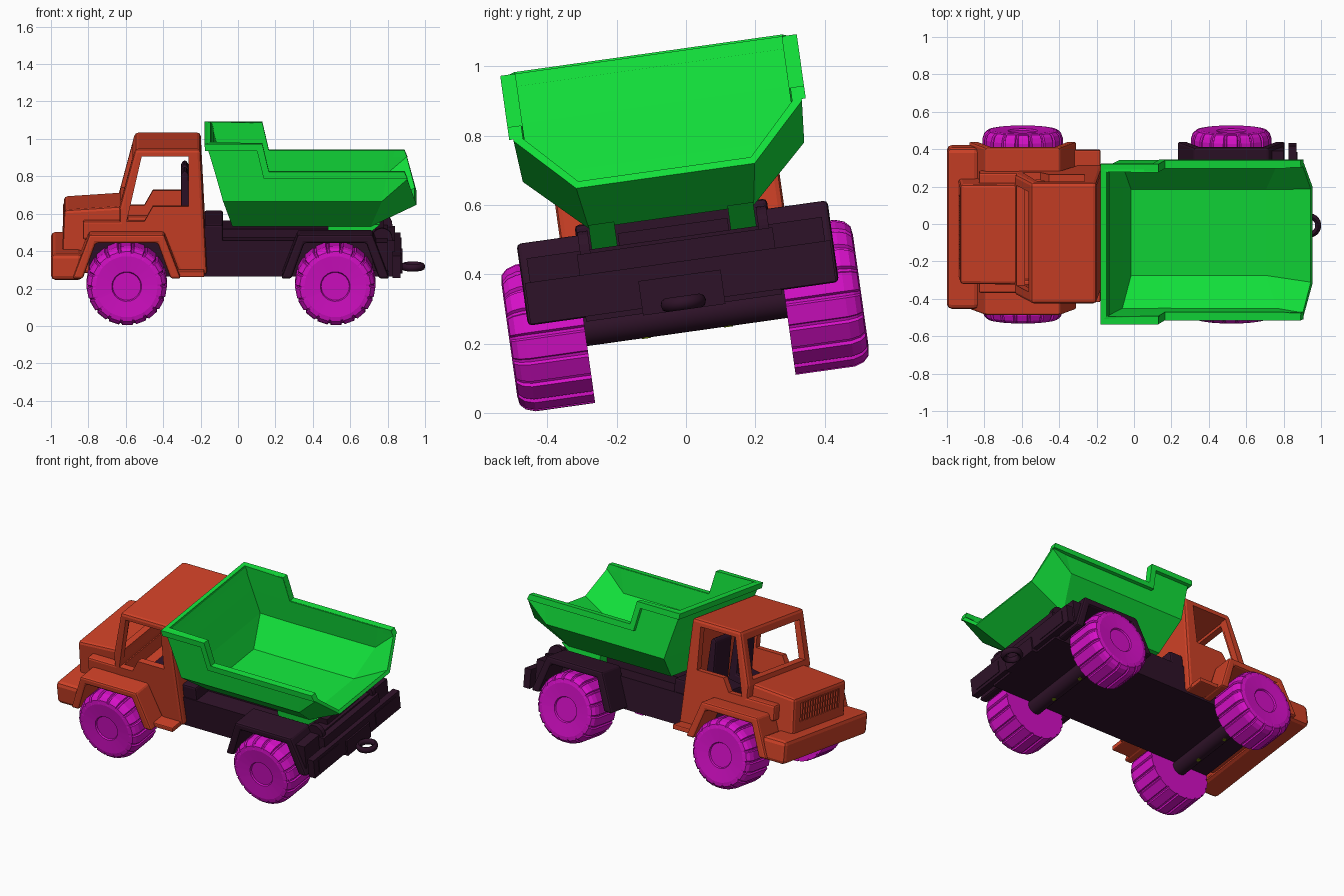
import bpy, bmesh, math
from mathutils import Matrix, Vector

if "Cube" in bpy.data.objects:
    bpy.data.objects.remove(bpy.data.objects["Cube"])

# The whole truck leans 8 degrees about its length
LEAN = Matrix.Translation((0, 0.027, 0.07)) @ Matrix.Rotation(math.radians(8), 4, 'X')


def material(name, rgb):
    m = bpy.data.materials.new(name)
    m.diffuse_color = (*rgb, 1)
    m.use_nodes = True
    m.node_tree.nodes["Principled BSDF"].inputs["Base Color"].default_value = m.diffuse_color
    return m


ORANGE = material("orange", (0.62, 0.053, 0.020))
GREEN = material("green", (0.006, 0.74, 0.042))
PINK = material("magenta", (0.68, 0.005, 0.58))
DARK = material("dark", (0.027, 0.006, 0.021))
OLIVE = material("olive", (0.17, 0.25, 0.002))


def finish(name, bm, mat, bevel=0, cutters=(), solid=0, smooth=0):
    bmesh.ops.recalc_face_normals(bm, faces=bm.faces[:])
    me = bpy.data.meshes.new(name)
    bm.to_mesh(me)
    bm.free()
    ob = bpy.data.objects.new(name, me)
    bpy.context.collection.objects.link(ob)
    ob.matrix_world = LEAN
    if mat:
        me.materials.append(mat)
    else:
        ob.hide_render = True
    if bevel:
        b = ob.modifiers.new("bevel", 'BEVEL')
        b.width, b.segments = bevel, 2
        b.limit_method, b.angle_limit = 'ANGLE', math.radians(25)
    if solid:
        s = ob.modifiers.new("shell", 'SOLIDIFY')
        s.thickness, s.offset, s.use_even_offset = solid, -1, True
    for c in cutters:
        m = ob.modifiers.new("cut", 'BOOLEAN')
        m.object, m.operation, m.solver = c, 'DIFFERENCE', 'EXACT'
    if ob.modifiers:
        bpy.context.view_layer.update()
        dg = bpy.context.evaluated_depsgraph_get()
        new = bpy.data.meshes.new_from_object(ob.evaluated_get(dg))
        ob.modifiers.clear()
        ob.data = new
        for c in cutters:
            bpy.data.objects.remove(c)
    if smooth:
        bpy.ops.object.select_all(action='DESELECT')
        ob.select_set(True)
        bpy.context.view_layer.objects.active = ob
        bpy.ops.object.shade_smooth_by_angle(angle=math.radians(smooth))
    return ob


def prism(name, pts, y0, y1, mat=None, mirror=False, **kw):
    """Side profile (x, z) extruded across y."""
    bm = bmesh.new()
    for a, b in [(y0, y1), (-y1, -y0)] if mirror else [(y0, y1)]:
        f = bm.faces.new([bm.verts.new((x, a, z)) for x, z in pts])
        g = bmesh.ops.extrude_face_region(bm, geom=[f])["geom"]
        bmesh.ops.translate(bm, vec=(0, b - a, 0),
                            verts=[v for v in g if isinstance(v, bmesh.types.BMVert)])
    return finish(name, bm, mat, **kw)


def box(name, x0, x1, y0, y1, z0, z1, mat=None, mirror=False, **kw):
    return prism(name, [(x0, z0), (x1, z0), (x1, z1), (x0, z1)], y0, y1, mat, mirror, **kw)


def lathe(name, prof, centres, n, mat, matrix_for, lugs=False, **kw):
    """Revolve (radius, height) about local z; lugs leave a narrow groove every fourth step."""
    bm = bmesh.new()
    step = 2 * math.pi / n
    for c in centres:
        M = matrix_for(c)
        rings = []
        for r, h in prof:
            ring = []
            for i in range(n):
                rr, a = r, i * step
                if lugs:
                    a = (i // 4 * 4 + (0, 0.45, 0.75, 3.7)[i % 4]) * step
                    if r > 0.18 and i % 4 < 2:
                        rr -= 0.009
                ring.append(bm.verts.new(M @ Vector((rr * math.cos(a), rr * math.sin(a), h))))
            rings.append(ring)
        for p, q in zip(rings, rings[1:]):
            for i in range(n):
                j = (i + 1) % n
                bm.faces.new((p[i], p[j], q[j], q[i]))
        bm.faces.new(rings[0])
        bm.faces.new(rings[-1])
    return finish(name, bm, mat, **kw)


FX, RX, WZ = -0.595, 0.52, 0.213

# Wheels with lugged treads and dished hubs
tyre = [(0.075, 0.497), (0.08, 0.506), (0.165, 0.512), (0.19, 0.508), (0.206, 0.492),
        (0.215, 0.465), (0.215, 0.292)]
for label, wx in (("front", FX), ("rear", RX)):
    lathe(label + "_wheels", tyre, (1, -1), 72, PINK,
          lambda s: Matrix.Translation((wx, 0, WZ)) @ Matrix.Rotation(-s * math.pi / 2, 4, 'X'),
          lugs=True)
    lathe(label + "_axle", [(0.048, -0.295), (0.048, 0.295)], [wx], 24, DARK,
          lambda x: Matrix.Translation((x, 0, WZ)) @ Matrix.Rotation(math.pi / 2, 4, 'X'), smooth=30)
    lathe(label + "_axle_screws", [(0.013, 0), (0.013, 0.03)], (-0.12, 0.12), 12, OLIVE,
          lambda y: Matrix.Translation((wx, y, 0.163)))


# Fenders: half-hexagon arches
def arch(cx):
    return [(cx + x, z) for x, z in [(-0.29, 0.247), (-0.20, 0.485), (0.20, 0.485), (0.29, 0.247),
                                     (0.235, 0.247), (0.165, 0.44), (-0.165, 0.44), (-0.235, 0.247)]]


prism("front_fenders", arch(FX), 0.26, 0.453, ORANGE, True, bevel=0.012)
prism("rear_fenders", arch(RX), 0.26, 0.453, DARK, True, bevel=0.012)

# Cab shell with hollow interior and window openings
inside = prism("cab_hollow", [(-0.21, 0.43), (-0.585, 0.46), (-0.59, 0.61), (-0.52, 0.89), (-0.235, 0.89)],
               -0.285, 0.285)
side_win = prism("side_cut", [(-0.595, 0.54), (-0.50, 0.54), (-0.455, 0.62), (-0.265, 0.62),
                              (-0.265, 0.89), (-0.515, 0.89)], -0.5, 0.5)
screen = prism("screen_cut", [(-0.70, 0.64), (-0.55, 0.64), (-0.48, 0.875), (-0.70, 0.875)], -0.27, 0.27)
prism("cab", [(-0.165, 0.25), (-0.31, 0.25), (-0.40, 0.455), (-0.63, 0.455), (-0.635, 0.61),
              (-0.55, 0.93), (-0.20, 0.93)], -0.327, 0.327, ORANGE, bevel=0.018,
      cutters=(inside, side_win, screen))

# Hood with recessed grille
recess = box("grille_cut", -1.0, -0.925, -0.20, 0.20, 0.44, 0.555)
prism("hood", [(-0.945, 0.25), (-0.60, 0.25), (-0.60, 0.615), (-0.93, 0.593)], -0.27, 0.27,
      ORANGE, bevel=0.018, cutters=(recess,))
bm = bmesh.new()
for i in range(15):
    bmesh.ops.create_cube(bm, size=1, matrix=Matrix.Translation((-0.926, -0.182 + i * 0.026, 0.4975))
                          @ Matrix.Diagonal((0.02, 0.012, 0.12, 1)))
finish("grille_slats", bm, ORANGE)
box("hood_side_boxes", -0.83, -0.60, 0.25, 0.325, 0.44, 0.54, ORANGE, True, bevel=0.012)
box("front_bumper", -1.0, -0.83, -0.435, 0.435, 0.235, 0.38, ORANGE, bevel=0.025)
box("cab_steps", -0.34, -0.18, 0.30, 0.41, 0.25, 0.28, ORANGE, True, bevel=0.006)

# Seats
prism("seats", [(-0.42, 0.42), (-0.24, 0.42), (-0.265, 0.78), (-0.285, 0.80), (-0.305, 0.78),
                (-0.305, 0.52), (-0.42, 0.50)], 0.04, 0.21, DARK, True, bevel=0.012)

# Chassis
box("chassis", -0.80, 0.84, -0.285, 0.285, 0.235, 0.43, DARK)
box("chassis_spine", -0.16, 0.78, -0.16, 0.16, 0.42, 0.475, DARK)
box("cab_rear_block", -0.18, -0.08, -0.28, 0.28, 0.25, 0.515, DARK, bevel=0.012)
box("tail_panel", 0.72, 0.80, -0.43, 0.43, 0.29, 0.44, DARK)
box("rear_bumper", 0.825, 0.87, -0.445, 0.445, 0.25, 0.37, DARK)
box("bumper_plates", 0.865, 0.874, 0.19, 0.40, 0.27, 0.35, DARK, True)
box("hitch_block", 0.84, 0.88, -0.12, 0.12, 0.23, 0.33, DARK)

# Hinge brackets with rounded tops, and the bed's slanted mounts
prism("hinge_brackets", [(0.715, 0.40)] + [(0.77 + 0.055 * math.cos(a), 0.44 + 0.055 * math.sin(a))
      for a in [math.pi * (1 - k / 10) for k in range(11)]] + [(0.825, 0.40)], 0.245, 0.275, DARK, True)
prism("dump_bed_mounts", [(0.48, 0.43), (0.66, 0.43), (0.76, 0.51), (0.48, 0.51)], 0.165, 0.24, GREEN, True)

# Tow ring
bm = bmesh.new()
ring = [[bm.verts.new((0.935 + (0.05 + 0.016 * math.cos(b)) * math.cos(a),
                       (0.05 + 0.016 * math.cos(b)) * math.sin(a), 0.25 + 0.02 * math.sin(b)))
         for b in [k * math.pi / 4 for k in range(8)]] for a in [k * math.pi / 16 for k in range(32)]]
for i in range(32):
    for j in range(8):
        p, q, k = ring[i], ring[(i + 1) % 32], (j + 1) % 8
        bm.faces.new((p[j], q[j], q[k], p[k]))
finish("tow_ring", bm, DARK, smooth=50)

# Dump bed: floor, knee and rim stations from front to rear, open at the tail
stations = [
    [(-0.03, 0.24, 0.50), (-0.08, 0.41, 0.66), (-0.125, 0.41, 0.82), (-0.17, 0.41, 0.97)],
    [(0.15, 0.24, 0.50), (0.15, 0.41, 0.66), (0.165, 0.41, 0.82), (0.13, 0.41, 0.97)],
    [(0.71, 0.24, 0.50), (0.77, 0.41, 0.66), (0.80, 0.41, 0.82)],
    [(0.955, 0.26, 0.62), (0.905, 0.42, 0.78), (0.89, 0.42, 0.82)]]
bm = bmesh.new()
L, R = [[[bm.verts.new((x, s * y, z)) for x, y, z in st] for st in stations] for s in (-1, 1)]
for side in (L, R):
    for a, b in zip(side, side[1:]):
        for k in range(min(len(a), len(b)) - 1):
            bm.faces.new((a[k], b[k], b[k + 1], a[k + 1]))
for i in range(3):
    bm.faces.new((L[i][0], L[i + 1][0], R[i + 1][0], R[i][0]))
for k in range(3):
    bm.faces.new((L[0][k], R[0][k], R[0][k + 1], L[0][k + 1]))
bmesh.ops.recalc_face_normals(bm, faces=bm.faces[:])
floor = min(bm.faces, key=lambda f: f.calc_center_median().z)
finish("dump_bed", bm, GREEN, solid=-0.022 if floor.normal.z > 0 else 0.022)

# Rim flange along the sides and front of the bed
prism("dump_bed_side_rims", [(-0.18, 0.972), (0.13, 0.972), (0.165, 0.822), (0.89, 0.822), (0.905, 0.785),
                             (0.137, 0.785), (0.102, 0.935), (-0.168, 0.935)], 0.392, 0.432, GREEN, True)
prism("dump_bed_front_rim", [(-0.18, 0.972), (-0.14, 0.972), (-0.13, 0.935), (-0.175, 0.935)],
      -0.432, 0.432, GREEN)
